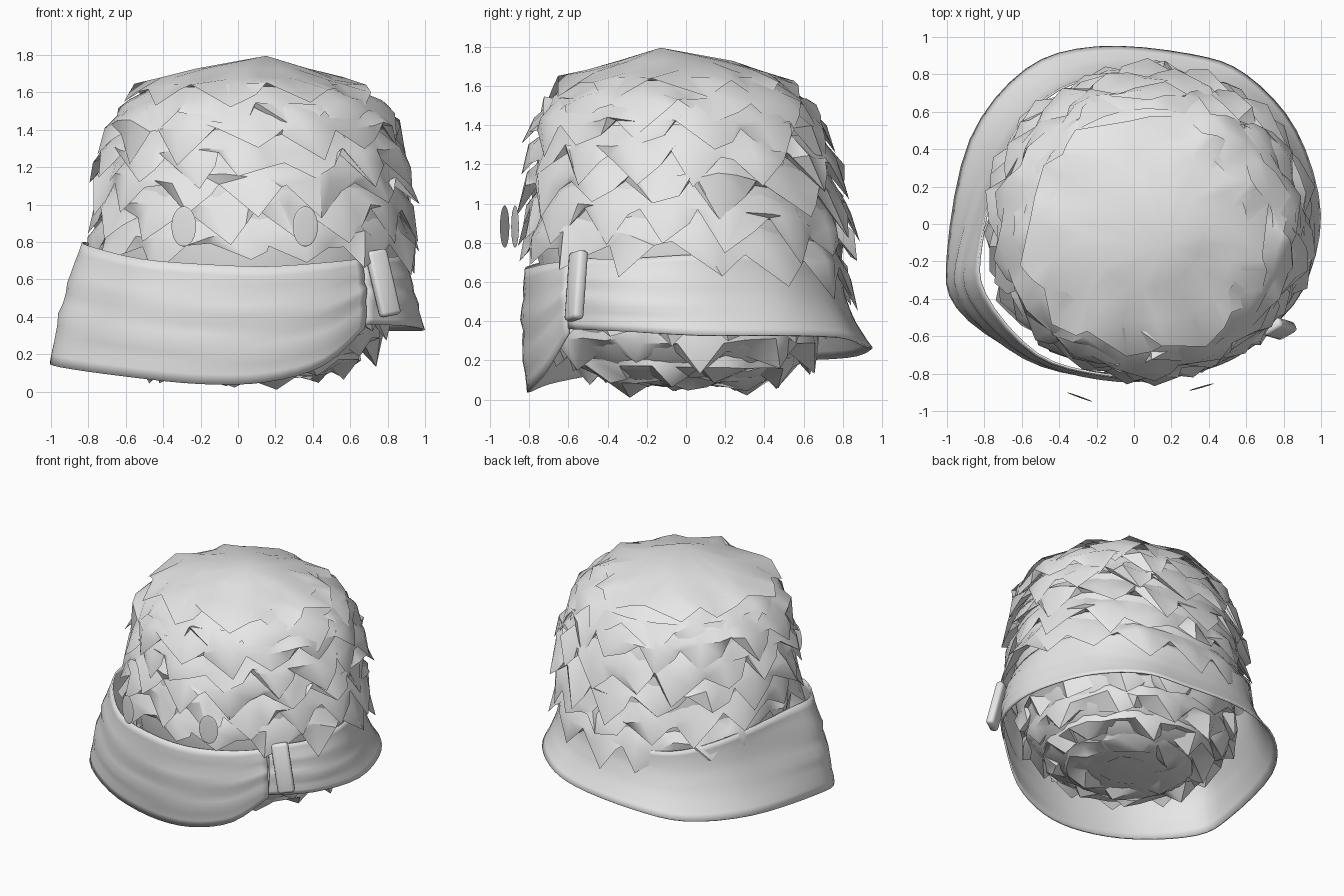
import bpy, bmesh, math, random
from mathutils import Vector, Matrix

if "Cube" in bpy.data.objects:
    bpy.data.objects.remove(bpy.data.objects["Cube"])

random.seed(11)

# one pale grey for everything
grey = bpy.data.materials.new("pale_grey")
grey.diffuse_color = (0.8, 0.8, 0.8, 1)
grey.use_nodes = True
grey.node_tree.nodes["Principled BSDF"].inputs["Base Color"].default_value = grey.diffuse_color


def finish(name, bm, angle=40):
    me = bpy.data.meshes.new(name)
    bm.to_mesh(me)
    bm.free()
    ob = bpy.data.objects.new(name, me)
    bpy.context.collection.objects.link(ob)
    me.materials.append(grey)
    bpy.ops.object.select_all(action='DESELECT')
    ob.select_set(True)
    bpy.context.view_layer.objects.active = ob
    bpy.ops.object.shade_smooth_by_angle(angle=math.radians(angle))
    return ob


def bridge(bm, a, b, closed=True):
    """Faces between an upper row a and a lower row b, facing outward."""
    n = len(a)
    for i in range(n if closed else n - 1):
        j = (i + 1) % n
        bm.faces.new((a[i], b[i], b[j], a[j]))


def ring(bm, n, fn):
    return [bm.verts.new(fn(i, 2 * math.pi * i / n)) for i in range(n)]


def jit(s):
    return random.uniform(-s, s)


# shaggy body core
core = [(0.3, 1.62), (0.5, 1.58), (0.66, 1.48), (0.75, 1.28), (0.79, 1.0),
        (0.8, 0.75), (0.76, 0.5), (0.67, 0.3), (0.56, 0.17), (0.42, 0.1), (0.2, 0.075)]
bm = bmesh.new()
prev = None
for r, z in core:
    row = ring(bm, 28, lambda i, a: (0.07 + r * math.cos(a) + jit(0.015),
                                     r * 0.96 * math.sin(a) + jit(0.015), z + jit(0.012)))
    if prev:
        bridge(bm, prev, row)
    else:
        bm.faces.new(row)
    prev = row
bm.faces.new(list(reversed(prev)))
finish("body_core", bm, 50)


def fur_skirt(name, rows, hem_r, hem_z, spike, n, cx=0.08, cy=0.0, drop=0.0,
              apex=None, tuck=0.1, rough=0.028):
    """Ring of overlapping tufts: faceted rows above, a jagged hem, a tucked underside."""
    bm = bmesh.new()
    m = n * 3
    step = 2 * math.pi / m
    turn = random.random() * 0.5
    lift = [jit(0.028) for _ in range(n)]
    length = [random.uniform(0.1, 1.0) for _ in range(n)]
    lean = [jit(0.7) for _ in range(n)]

    def place(a, r, z):
        a += turn
        fall = drop * max(0, math.sin(a)) ** 1.5
        return (cx + r * math.cos(a), cy + r * 0.965 * math.sin(a), z - fall)

    def hem(i, a):
        k, part = i // 3, i % 3
        if part == 0:                          # notch between tufts
            return place(a + jit(0.3) * step, hem_r - 0.05, hem_z + spike * random.uniform(0.3, 0.9))
        if part == 1:                          # tip
            return place(a + (0.5 + lean[k]) * step, hem_r + lift[k] + 0.01,
                         hem_z - spike * length[k] * 0.75)
        return place(a + (0.5 + lean[k] * 0.4) * step, hem_r - 0.025 + lift[k],
                     hem_z + spike * random.uniform(0.0, 0.5))

    prev = None
    for q, (r, z) in enumerate(rows):
        s = rough if q else 0.006
        row = ring(bm, m, lambda i, a: place(a + jit(0.3) * step * (q > 0),
                                             r + jit(s) + (0.02 if q and i % 3 == 1 else 0), z + jit(s)))
        if prev:
            bridge(bm, prev, row)
        elif apex:
            top = bm.verts.new(apex)
            for i in range(m):
                bm.faces.new((top, row[i], row[(i + 1) % m]))
        prev = row
    h = ring(bm, m, hem)
    bridge(bm, prev, h)
    if tuck:
        under = ring(bm, m, lambda i, a: place(a, hem_r - tuck, hem_z + spike * 0.7))
        bridge(bm, h, under)
    bmesh.ops.triangulate(bm, faces=bm.faces[:])
    return finish(name, bm, 42)


# crown cap with broad locks, then descending fur layers
fur_skirt("fur_crown", [(0.3, 1.725), (0.48, 1.672)], 0.68, 1.575, 0.10, 10,
          cx=0.07, cy=-0.05, apex=(0.15, -0.13, 1.795), rough=0.012, tuck=0.14)
layers = [  # top radius, top z, mid radius, mid z, hem radius, hem z, tufts
    (0.52, 1.63, 0.67, 1.54, 0.77, 1.43, 12),
    (0.66, 1.54, 0.77, 1.43, 0.82, 1.32, 14),
    (0.71, 1.40, 0.80, 1.29, 0.855, 1.17, 15),
    (0.75, 1.25, 0.825, 1.14, 0.875, 1.02, 14),
    (0.77, 1.10, 0.835, 0.99, 0.885, 0.87, 15),
    (0.78, 0.95, 0.845, 0.84, 0.89, 0.72, 14)]
for k, (r0, z0, r1, z1, rh, zh, n) in enumerate(layers):
    fur_skirt("fur_layer_%d" % (k + 1), [(r0, z0), (r1, z1)], rh, zh, 0.15, n,
              cy=-0.03 if k < 2 else 0.01, drop=0.036 * k)

# fur on the underside, lying close to the rounded belly
for k, (r0, z0, r1, z1, rh, zh, n) in enumerate([
        (0.76, 0.56, 0.77, 0.45, 0.755, 0.34, 13), (0.70, 0.38, 0.705, 0.3, 0.66, 0.2, 11),
        (0.6, 0.23, 0.59, 0.17, 0.52, 0.1, 9), (0.46, 0.12, 0.43, 0.095, 0.34, 0.055, 6)]):
    fur_skirt("fur_under_%d" % (k + 1), [(r0, z0), (r1, z1)], rh, zh, (0.11, 0.1, 0.09, 0.06)[k], n,
              cx=0.06, tuck=0.09, rough=0.015)

# scarf: lower edge xyz and upper edge xyz, from the clasp around the back to the front
edge = [(.68, -.60, .36, .66, -.57, .72), (.90, -.36, .35, .84, -.30, .72),
        (1.0, .05, .33, .89, .05, .74), (.87, .50, .33, .76, .44, .74),
        (.60, .80, .32, .52, .67, .70), (.30, .91, .28, .25, .77, .66),
        (-.20, .95, .26, -.17, .79, .65), (-.58, .83, .22, -.47, .68, .68),
        (-.88, .45, .20, -.70, .38, .75), (-1.0, -.15, .16, -.82, -.10, .80),
        (-.95, -.45, .13, -.80, -.38, .78), (-.60, -.70, .08, -.52, -.70, .71),
        (-.20, -.80, .04, -.16, -.81, .68), (.15, -.80, .05, .16, -.81, .67),
        (.46, -.72, .14, .46, -.73, .69), (.68, -.60, .34, .66, -.60, .71)]


def spline(u):
    i = min(int(u), len(edge) - 2)
    t = u - i
    p = [edge[max(0, min(len(edge) - 1, i + d))] for d in (-1, 0, 1, 2)]
    return [0.5 * (2 * b + (c - a) * t + (2 * a - 5 * b + 4 * c - d) * t * t
                   + (3 * b - a - 3 * c + d) * t ** 3) for a, b, c, d in zip(*p)]


bm = bmesh.new()
cols, rows_n = 61, 13
grid = []
for r in range(rows_n):
    t = 1 - r / (rows_n - 1)
    line = []
    for c in range(cols):
        u = c / (cols - 1) * (len(edge) - 1)
        e = spline(u)
        low, high = Vector(e[:3]), Vector(e[3:])
        back = max(0, min(1, (low.y + 0.3) / 0.6))
        w = 1 - (1 - t) ** (1 + 0.9 * back)
        p = low.lerp(high, w)
        p.z = low.z + (high.z - low.z) * t
        out = Vector((p.x, p.y, 0)).normalized()
        front = 1 - back
        ease = math.sin(math.pi * t)
        fold = 0.006 * math.sin(t * 19 + u * 0.7) + 0.004 * math.sin(t * 31 - u * 1.9)
        p += out * ease * (0.022 * front + fold * (0.2 + 0.8 * front))
        line.append(bm.verts.new(p))
    grid.append(line)
for a, b in zip(grid, grid[1:]):
    bridge(bm, a, b, closed=False)
scarf = finish("scarf", bm, 60)
mod = scarf.modifiers.new("thickness", 'SOLIDIFY')
mod.thickness = 0.012
mod.offset = -1

# scarf clasp
bm = bmesh.new()
bmesh.ops.create_cube(bm, size=1)
bmesh.ops.scale(bm, vec=(0.12, 0.06, 0.36), verts=bm.verts[:])
bmesh.ops.bevel(bm, geom=bm.edges[:], offset=0.02, segments=2, affect='EDGES', profile=0.5)
spin = (Matrix.Translation((0.775, -0.56, 0.58)) @ Matrix.Rotation(math.radians(-13), 4, 'Y')
        @ Matrix.Rotation(math.radians(-4), 4, 'X') @ Matrix.Rotation(math.radians(30), 4, 'Z'))
bmesh.ops.transform(bm, matrix=spin, verts=bm.verts[:])
finish("scarf_clasp", bm, 50)

# thin oval eyes
for side, x, y, turn in (("left", -0.29, -0.925, -20), ("right", 0.36, -0.872, 16)):
    bm = bmesh.new()
    bmesh.ops.create_uvsphere(bm, u_segments=20, v_segments=12, radius=1)
    bmesh.ops.scale(bm, vec=(0.07, 0.004, 0.108), verts=bm.verts[:])
    bmesh.ops.transform(bm, verts=bm.verts[:], matrix=Matrix.Translation((x, y, 0.883))
                        @ Matrix.Rotation(math.radians(turn), 4, 'Z'))
    finish("eye_" + side, bm, 60)
